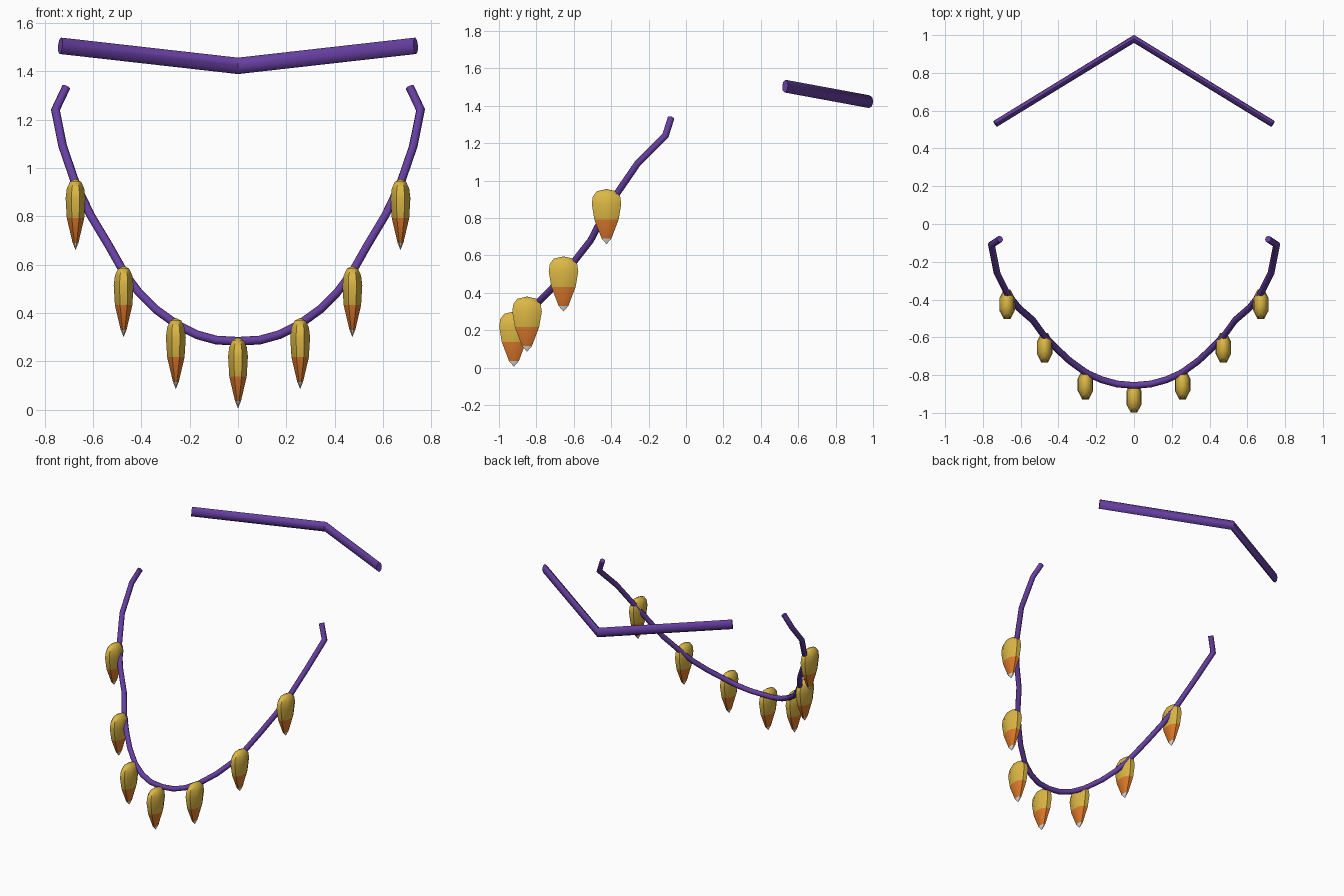
import bpy, bmesh, math
from mathutils import Vector

if "Cube" in bpy.data.objects:
    bpy.data.objects.remove(bpy.data.objects["Cube"])


def material(name, rgb):
    m = bpy.data.materials.new(name)
    m.diffuse_color = (*rgb, 1)
    m.use_nodes = True
    m.node_tree.nodes["Principled BSDF"].inputs["Base Color"].default_value = m.diffuse_color
    return m


PURPLE = material("purple cord", (0.135, 0.05, 0.36))
YELLOW = material("candy yellow", (0.72, 0.48, 0.06))
ORANGE = material("candy orange", (0.75, 0.2, 0.025))
WHITE = material("candy white", (0.8, 0.8, 0.78))


def finish(name, bm, mats, angle):
    bmesh.ops.recalc_face_normals(bm, faces=bm.faces)
    me = bpy.data.meshes.new(name)
    bm.to_mesh(me)
    bm.free()
    for m in mats:
        me.materials.append(m)
    ob = bpy.data.objects.new(name, me)
    bpy.context.collection.objects.link(ob)
    bpy.ops.object.select_all(action='DESELECT')
    ob.select_set(True)
    bpy.context.view_layer.objects.active = ob
    bpy.ops.object.shade_smooth_by_angle(angle=math.radians(angle))
    return ob


def bridge(bm, a, b, mat=0):
    n = len(a)
    for i in range(n):
        f = bm.faces.new((a[i], a[(i + 1) % n], b[(i + 1) % n], b[i]))
        f.material_index = mat


def sweep(name, path, width, height, sides):
    """Closed tube with an elliptical section along a mitred path."""
    bm = bmesh.new()
    pts = [Vector(p) for p in path]
    up, rings = Vector((0, 0, 1)), []
    for i, p in enumerate(pts):
        before = (p - pts[max(i - 1, 0)]).normalized()
        after = (pts[min(i + 1, len(pts) - 1)] - p).normalized()
        t = (before + after).normalized()
        up = (up - t * up.dot(t)).normalized()
        side = t.cross(up)
        miter = 1 / max(t.dot(after if after.length else before), 0.7)
        ring = []
        for k in range(sides):
            a = 2 * math.pi * k / sides
            ring.append(bm.verts.new(p + side * (math.cos(a) * width * miter)
                                     + up * (math.sin(a) * height)))
        rings.append(ring)
    for a, b in zip(rings, rings[1:]):
        bridge(bm, a, b)
    bm.faces.new(rings[0])
    bm.faces.new(rings[-1])
    return finish(name, bm, [PURPLE], 50)


# Kernel profile: height above the tip, half width, half depth, colour below
PROFILE = [(0.030, 0.012, 0.026, 2), (0.132, 0.036, 0.065, 1),
           (0.215, 0.041, 0.079, 0), (0.255, 0.036, 0.073, 0),
           (0.283, 0.023, 0.052, 0)]


def kernel(name, x, y, z, sides=8):
    bm = bmesh.new()
    tip = bm.verts.new((x, y, z))
    top = bm.verts.new((x, y, z + 0.295))
    grow, last = 1 / math.cos(math.pi / sides), None
    for h, w, d, mat in PROFILE:
        ring = []
        for k in range(sides):
            a = 2 * math.pi * (k + 0.5) / sides
            ring.append(bm.verts.new((x + math.cos(a) * w * grow,
                                      y + math.sin(a) * d * grow, z + h)))
        if last:
            bridge(bm, last, ring, mat)
        else:
            for k in range(sides):
                bm.faces.new((tip, ring[k], ring[(k + 1) % sides])).material_index = mat
        last = ring
    for k in range(sides):
        bm.faces.new((top, last[k], last[(k + 1) % sides]))
    return finish(name, bm, [YELLOW, ORANGE, WHITE], 50)


# Front strand: right half, mirrored to the left
half = [(0.09, -0.847, 0.288), (0.17, -0.825, 0.31), (0.25, -0.79, 0.35),
        (0.34, -0.725, 0.415), (0.41, -0.66, 0.485), (0.47, -0.60, 0.565),
        (0.535, -0.51, 0.68), (0.61, -0.445, 0.805), (0.67, -0.37, 0.93),
        (0.725, -0.26, 1.09), (0.755, -0.11, 1.24), (0.71, -0.08, 1.335)]
strand = [(-x, y, z) for x, y, z in reversed(half)] + [(0, -0.855, 0.283)] + half
sweep("front_strand", strand, 0.018, 0.018, 8)

# Back strand behind the neck
sweep("back_strand", [(-0.735, 0.53, 1.505), (0, 0.98, 1.422), (0.735, 0.53, 1.505)],
      0.018, 0.034, 8)

# Hanging candy kernels
kernel("kernel_centre", 0, -0.92, 0.005)
for i, (x, y, z) in enumerate([(0.257, -0.85, 0.085), (0.473, -0.655, 0.30),
                               (0.672, -0.425, 0.66)], 1):
    for label, s in (("right", 1), ("left", -1)):
        kernel(f"kernel_{label}_{i}", s * x, y, z)
